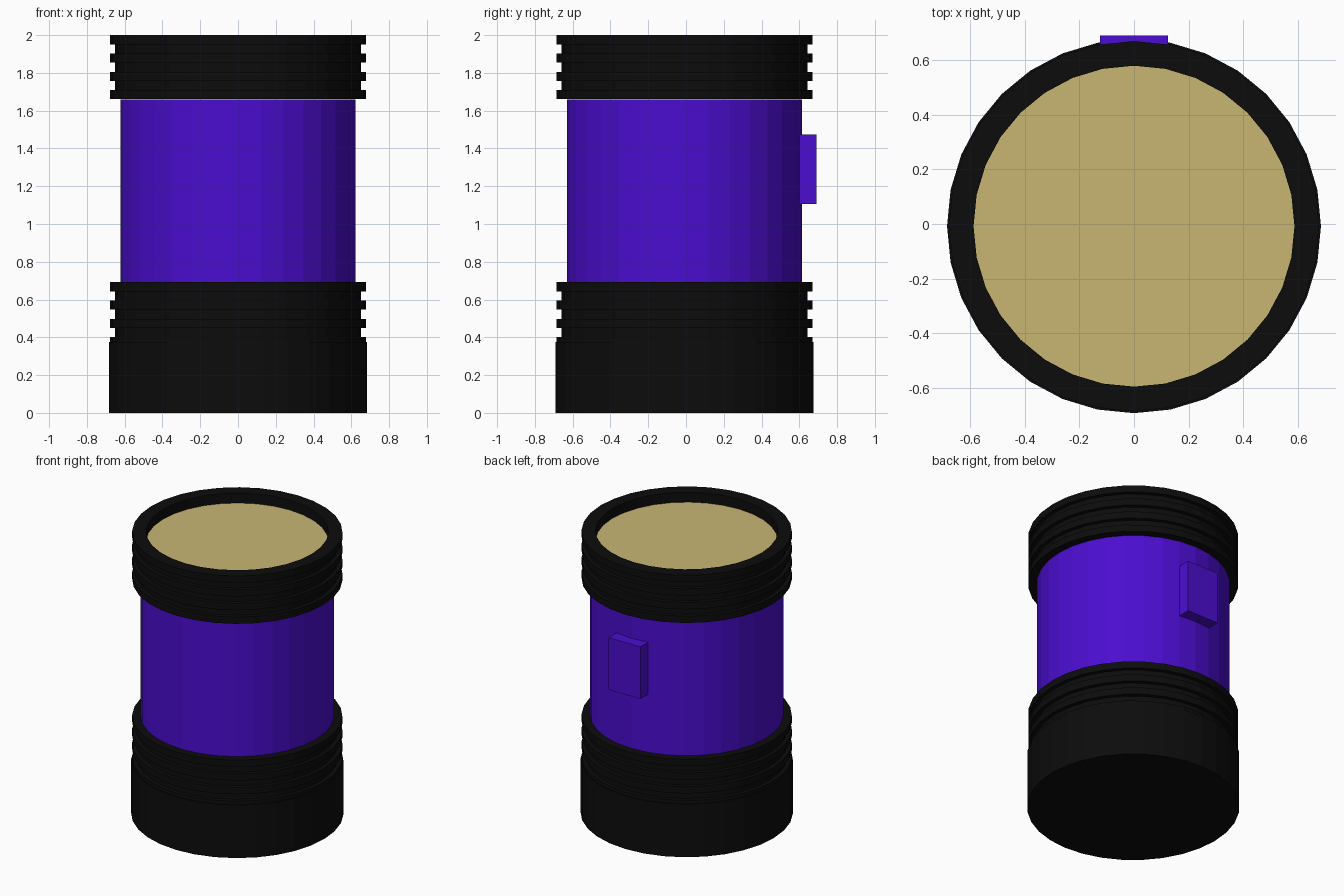
import bpy, bmesh, math

if "Cube" in bpy.data.objects:
    bpy.data.objects.remove(bpy.data.objects["Cube"])

SIDES = 32
CY = -0.008          # barrel axis sits slightly forward of the switch
RIDGE, GROOVE, BASE, BARREL, LENS = 0.677, 0.65, 0.684, 0.622, 0.587
BAND = 0.0485        # height of one grip ridge or groove


def material(name, rgb):
    m = bpy.data.materials.new(name)
    m.diffuse_color = (*rgb, 1)
    m.use_nodes = True
    m.node_tree.nodes["Principled BSDF"].inputs["Base Color"].default_value = m.diffuse_color
    return m


black = material("black_rubber", (0.0037, 0.0037, 0.0037))
purple = material("purple_shell", (0.07, 0.004, 0.63))
cream = material("cream_lens", (0.58, 0.47, 0.175))


def finish(bm, name, mat):
    bmesh.ops.recalc_face_normals(bm, faces=bm.faces)
    me = bpy.data.meshes.new(name)
    bm.to_mesh(me)
    bm.free()
    me.materials.append(mat)
    ob = bpy.data.objects.new(name, me)
    bpy.context.collection.objects.link(ob)
    return ob


def lathe(name, profile, mat):
    """Revolve (radius, z) points, capping both ends with flat discs."""
    bm = bmesh.new()
    rings = []
    for r, z in profile:
        rings.append([bm.verts.new((r * math.cos(a), CY + r * math.sin(a), z))
                      for a in (2 * math.pi * i / SIDES for i in range(SIDES))])
    for lo, hi in zip(rings, rings[1:]):
        for i in range(SIDES):
            j = (i + 1) % SIDES
            bm.faces.new((lo[i], lo[j], hi[j], hi[i]))
    bm.faces.new(rings[0])
    bm.faces.new(rings[-1])
    return finish(bm, name, mat)


def grip(top, count):
    """Ridge/groove profile listed upwards, ending with a ridge at top."""
    pts = []
    for k in range(count):
        r = RIDGE if (count - 1 - k) % 2 == 0 else GROOVE
        z = top - (count - k) * BAND
        pts += [(r, z), (r, z + BAND)]
    return pts


# Base cup with threaded grip above it
lower = grip(0.692, 7)
lower[0] = (RIDGE, 0.376)
lathe("base_cap", [(BASE, 0), (BASE, 0.376)] + lower, black)

# Main barrel
lathe("barrel", [(BARREL, 0.692), (BARREL, 1.66)], purple)

# Head ring with recessed seat for the lens
lathe("head_ring", grip(2.0, 7) + [(LENS, 2.0), (LENS, 1.92)], black)

# Lens disc
lathe("lens", [(LENS, 1.915), (LENS, 1.93)], cream)

# Switch block on the back
bm = bmesh.new()
bmesh.ops.create_cube(bm, size=1)
bmesh.ops.scale(bm, vec=(0.248, 0.11, 0.37), verts=bm.verts)
bmesh.ops.translate(bm, vec=(0, 0.635, 1.29), verts=bm.verts)
finish(bm, "switch", purple)
